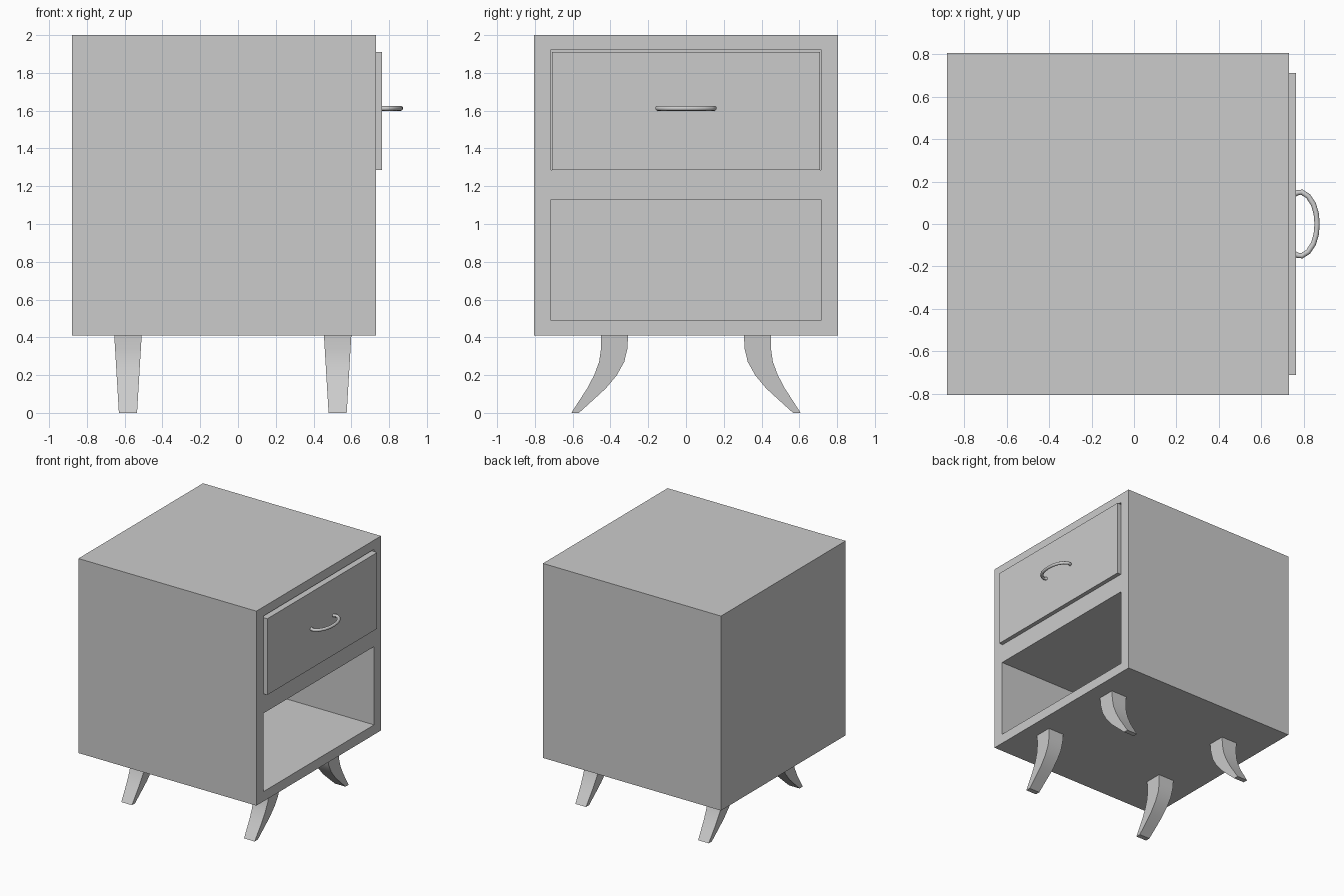
import bpy, bmesh, math
from mathutils import Vector

if "Cube" in bpy.data.objects:
    bpy.data.objects.remove(bpy.data.objects["Cube"])


def mesh_object(name, bm):
    bmesh.ops.recalc_face_normals(bm, faces=bm.faces[:])
    mesh = bpy.data.meshes.new(name)
    bm.to_mesh(mesh)
    bm.free()
    obj = bpy.data.objects.new(name, mesh)
    bpy.context.collection.objects.link(obj)
    return obj


def box(name, lo, hi):
    lo, hi = Vector(lo), Vector(hi)
    bm = bmesh.new()
    bmesh.ops.create_cube(bm, size=1)
    for v in bm.verts:
        v.co = (lo + hi) / 2 + v.co * (hi - lo)
    return mesh_object(name, bm)


def carve(obj, lo, hi):
    cutter = box("cutter", lo, hi)
    cutter.hide_render = True
    mod = obj.modifiers.new("carve", 'BOOLEAN')
    mod.operation, mod.solver, mod.object = 'DIFFERENCE', 'EXACT', cutter
    bpy.context.view_layer.objects.active = obj
    bpy.ops.object.modifier_apply(modifier=mod.name)
    bpy.data.objects.remove(cutter)


# Cabinet with an open shelf below and a drawer bay above
cabinet = box("cabinet", (-0.88, -0.805, 0.41), (0.73, 0.805, 2.0))
for z0, z1 in ((0.49, 1.13), (1.285, 1.925)):
    carve(cabinet, (-0.80, -0.715, z0), (0.9, 0.715, z1))

# Drawer: open-topped box standing slightly proud of the cabinet
drawer = box("drawer", (-0.78, -0.71, 1.287), (0.762, 0.71, 1.91))
carve(drawer, (-0.74, -0.67, 1.33), (0.70, 0.67, 2.2))

# Handle: bowed tube with ends tucked inwards
half = [(0.755, 0.140), (0.772, 0.148), (0.79, 0.150), (0.82, 0.131),
        (0.845, 0.093), (0.858, 0.048)]
path = half + [(0.862, 0)] + [(x, -y) for x, y in reversed(half)]
bm = bmesh.new()
rings, sides, radius = [], 12, 0.0125
for i, p in enumerate(path):
    a, b = path[max(i - 1, 0)], path[min(i + 1, len(path) - 1)]
    t = Vector((b[0] - a[0], b[1] - a[1], 0)).normalized()
    n = Vector((-t.y, t.x, 0))
    c = Vector((p[0], p[1], 1.612))
    angles = [math.tau * k / sides for k in range(sides)]
    rings.append([bm.verts.new(c + radius * (n * math.cos(q) + Vector((0, 0, math.sin(q)))))
                  for q in angles])
for r, s in zip(rings, rings[1:]):
    for k in range(sides):
        j = (k + 1) % sides
        bm.faces.new((r[k], r[j], s[j], s[k]))
bm.faces.new(rings[0])
bm.faces.new(rings[-1])
handle = mesh_object("drawer_handle", bm)

# Legs: square section, tapered, sweeping outwards: (z, inner y, outer y)
leg_profile = [(0.41, 0.307, 0.450), (0.34, 0.310, 0.450), (0.27, 0.327, 0.460),
               (0.20, 0.366, 0.486), (0.13, 0.424, 0.523), (0.065, 0.495, 0.565),
               (0.0, 0.567, 0.607)]


def leg(name, cx, side):
    bm = bmesh.new()
    loops = []
    for z, y0, y1 in leg_profile:
        w = 0.048 + (0.0725 - 0.048) * z / 0.41
        loops.append([bm.verts.new((cx + dx * w, side * y, z))
                      for dx, y in ((-1, y0), (1, y0), (1, y1), (-1, y1))])
    for r, s in zip(loops, loops[1:]):
        for k in range(4):
            j = (k + 1) % 4
            bm.faces.new((r[k], r[j], s[j], s[k]))
    bm.faces.new(loops[0])
    bm.faces.new(loops[-1])
    return mesh_object(name, bm)


smooth = [handle]
for end, cx in (("front", 0.5275), ("back", -0.5825)):
    for hand, side in (("left", -1), ("right", 1)):
        smooth.append(leg(f"{end}_{hand}_leg", cx, side))

# Smooth shading on the curved parts
bpy.ops.object.select_all(action='DESELECT')
for obj in smooth:
    obj.select_set(True)
bpy.context.view_layer.objects.active = handle
bpy.ops.object.shade_smooth_by_angle(angle=math.radians(40))
